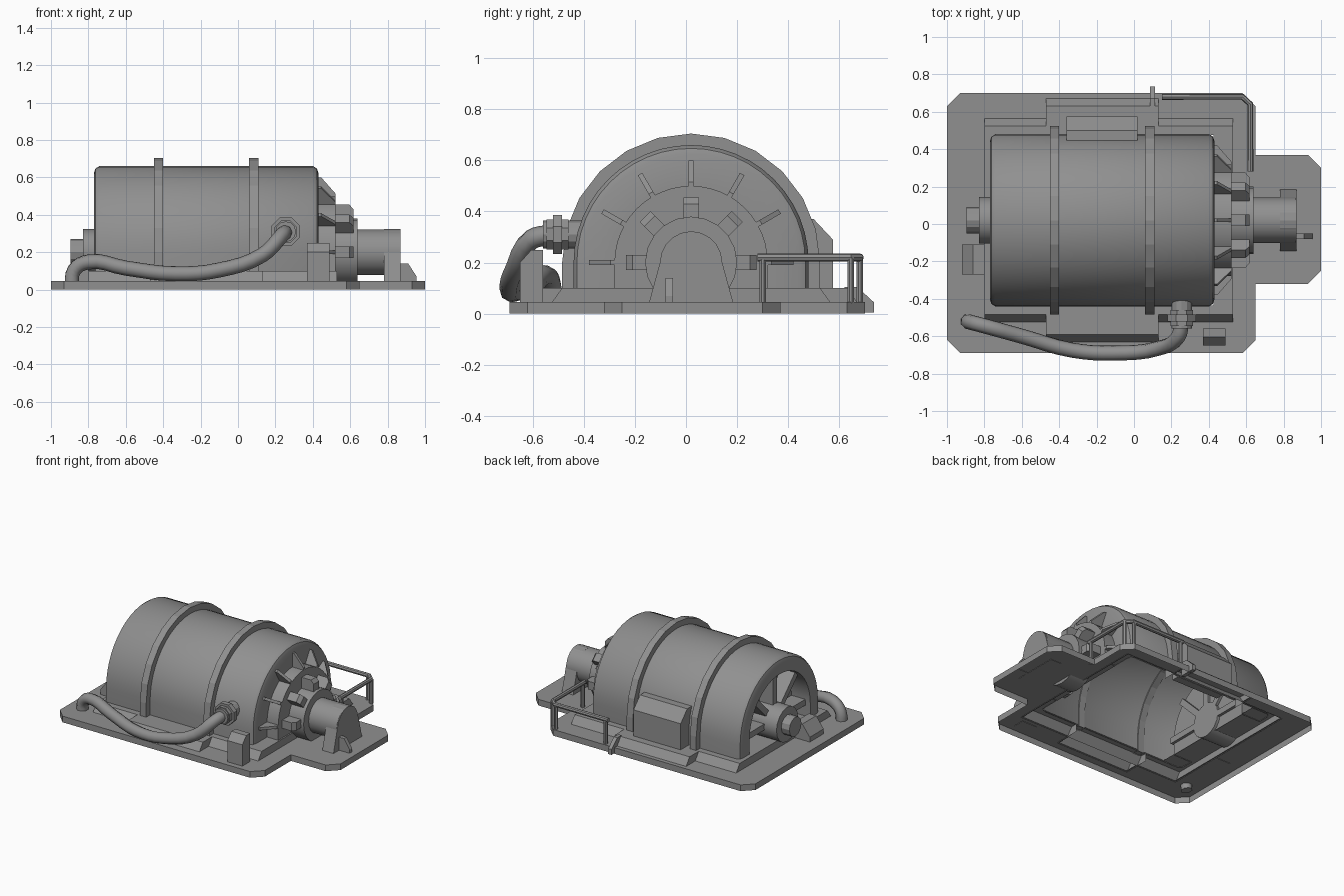
import bpy, bmesh, math
from mathutils import Matrix

old = bpy.data.objects.get("Cube")
if old:
    bpy.data.objects.remove(old)

GREY = (0.28, 0.28, 0.28, 1)
grey = bpy.data.materials.new("machine grey")
grey.use_nodes = True
grey.diffuse_color = GREY
grey.node_tree.nodes["Principled BSDF"].inputs["Base Color"].default_value = GREY

CY, CZ = 0.02, 0.2          # machine axis
FLOOR, DECK = 0.045, 0.1    # plate top, plinth top


def finish(bm, name, smooth=False):
    bmesh.ops.recalc_face_normals(bm, faces=bm.faces)
    mesh = bpy.data.meshes.new(name)
    bm.to_mesh(mesh)
    bm.free()
    mesh.materials.append(grey)
    ob = bpy.data.objects.new(name, mesh)
    bpy.context.collection.objects.link(ob)
    bpy.ops.object.select_all(action='DESELECT')
    ob.select_set(True)
    bpy.context.view_layer.objects.active = ob
    if smooth:
        bpy.ops.object.shade_smooth_by_angle(angle=math.radians(35))
    return ob


def prism(name, pts, axis, a, b, matrix=None, smooth=False):
    """Extrude a 2D outline along one axis, from a to b."""
    place = {'x': lambda p, d: (d, p[0], p[1]),
             'y': lambda p, d: (p[0], d, p[1]),
             'z': lambda p, d: (p[0], p[1], d)}[axis]
    bm = bmesh.new()
    lo, hi = ([bm.verts.new(place(p, d)) for p in pts] for d in (a, b))
    bm.faces.new(lo)
    bm.faces.new(hi)
    n = len(pts)
    for i in range(n):
        j = (i + 1) % n
        bm.faces.new((lo[i], lo[j], hi[j], hi[i]))
    if matrix:
        bm.transform(matrix)
    return finish(bm, name, smooth)


def box(name, x, y, z):
    return prism(name, [(x[0], y[0]), (x[1], y[0]), (x[1], y[1]), (x[0], y[1])], 'z', *z)


def cylinder(name, axis, centre, r, a, b, sides=16):
    turn = math.pi / sides if sides == 8 else 0
    pts = [(centre[0] + r * math.cos(turn + math.tau * i / sides),
            centre[1] + r * math.sin(turn + math.tau * i / sides)) for i in range(sides)]
    return prism(name, pts, axis, a, b, smooth=sides > 12)


def arch(name, profile, steps, smooth, closed=False):
    """Sweep (x, radius) points over a half turn with straight legs to the deck."""
    bm = bmesh.new()
    rows = []
    for x, r in profile:
        row = [(CY + r, DECK - .005)]
        for i in range(steps + 1):
            t = math.pi * i / steps
            row.append((CY + r * math.cos(t), CZ + r * math.sin(t)))
        row.append((CY - r, DECK - .005))
        rows.append([bm.verts.new((x, y, z)) for y, z in row])
    if closed:
        rows.append(rows[0])
    for p, q in zip(rows, rows[1:]):
        for i in range(len(p) - 1):
            bm.faces.new((p[i], p[i + 1], q[i + 1], q[i]))
    bmesh.ops.remove_doubles(bm, verts=bm.verts, dist=0.0005)
    return finish(bm, name, smooth)


def open_shell(ob, x0, x1, half, *cutters):
    """Cut openings, then drop the underside and the walls of the openings."""
    for c in cutters:
        mod = ob.modifiers.new("opening", 'BOOLEAN')
        mod.operation, mod.solver, mod.object = 'DIFFERENCE', 'EXACT', c
        bpy.context.view_layer.objects.active = ob
        bpy.ops.object.modifier_apply(modifier=mod.name)
        bpy.data.objects.remove(c)
    bm = bmesh.new()
    bm.from_mesh(ob.data)
    drop = []
    for f in bm.faces:
        c = f.calc_center_median()
        inside = x0 < c.x < x1 and abs(c.y - CY) < half
        if f.normal.z < -.5 or (inside and f.normal.z < .5):
            drop.append(f)
    bmesh.ops.delete(bm, geom=drop, context='FACES')
    bm.to_mesh(ob.data)
    bm.free()


def tube(name, pts, r, curved=False):
    cu = bpy.data.curves.new(name, 'CURVE')
    cu.dimensions = '3D'
    cu.bevel_depth, cu.bevel_resolution = r, 2
    cu.resolution_u, cu.use_fill_caps = 4, True
    if curved:
        sp = cu.splines.new('BEZIER')
        sp.bezier_points.add(len(pts) - 1)
        for bp, p in zip(sp.bezier_points, pts):
            bp.co = p
            bp.handle_left_type = bp.handle_right_type = 'AUTO'
    else:
        sp = cu.splines.new('POLY')
        sp.points.add(len(pts) - 1)
        for sp_pt, p in zip(sp.points, pts):
            sp_pt.co = (*p, 1)
        sp.use_smooth = False
    cu.materials.append(grey)
    ob = bpy.data.objects.new(name, cu)
    bpy.context.collection.objects.link(ob)


def around_axis(angle):
    """Move a part built along +z from the origin to an angle about the axis."""
    return Matrix.Translation((0, CY, CZ)) @ Matrix.Rotation(math.radians(angle - 90), 4, 'X')


# Base plate: chamfered shell, open beneath the machine
plate = prism("base_plate", [
    (-1, -.62), (-.93, -.69), (.58, -.69), (.65, -.62), (.65, -.32), (.93, -.32), (1, -.25),
    (1, .3), (.93, .37), (.65, .37), (.65, .63), (.58, .7), (-.93, .7), (-1, .63)], 'z', 0, FLOOR)
open_shell(plate, -.9, .6, .66,
           box("cutter", (-.79, .52), (CY - .54, CY + .54), (-.1, .2)),
           box("cutter", (-.46, .12), (CY - .645, CY + .645), (-.1, .2)))

# Stepped plinth with sloped long edges, open under the drum
for name, x0, x1, half in (("plinth", -.8, .53, .547), ("plinth_wide", -.47, .13, .652)):
    p = prism(name, [(CY - half, FLOOR - .003), (CY + half, FLOOR - .003),
                     (CY + half - .042, DECK), (CY - half + .042, DECK)], 'x', x0, x1)
    open_shell(p, -.7, .48, .46, box("cutter", (-.62, .425), (CY - .455, CY + .455), (-.1, .3)))

# Drum shell: recessed arch at one end, stepped disc at the other
arch("drum", [(-.62, 0), (-.62, .35), (-.77, .35), (-.77, .425), (-.763, .447), (-.742, .46),
              (.402, .46), (.422, .447), (.43, .425), (.43, .3), (.52, .3), (.52, 0)], 24, True)
for i, x in enumerate((-.45, .06)):
    arch(f"drum_band_{i}", [(x, .455), (x, .505), (x + .05, .505), (x + .05, .455)],
         12, False, True)

# Radial fins on the disc end
for a in range(0, 181, 30):
    prism(f"end_fin_{a}", [(.42, .28), (.42, .4), (.445, .4), (.52, .315), (.52, .28)],
          'y', -.01, .01, around_axis(a))

# Bolted coupling, generator and its foot
cylinder("coupling", 'x', (CY, CZ), .18, .5, .64, 20)
for a in range(0, 181, 45):
    prism(f"coupling_block_{a}", [(.52, .16), (.52, .255), (.595, .255), (.617, .23), (.617, .16)],
          'y', -.03, .03, around_axis(a))
cylinder("generator", 'x', (CY, CZ), .122, .62, .865, 20)
foot = [(CY - .165, FLOOR - .003), (CY + .165, FLOOR - .003)]
foot += [(CY + .118 * math.cos(math.radians(t)), CZ + .123 * math.sin(math.radians(t)))
         for t in range(10, 171, 20)]
prism("generator_foot", foot, 'x', .78, .87)
prism("foot_brace", [(.86, .042), (.955, .042), (.955, .07), (.91, .14), (.86, .14)],
      'y', -.08, -.05)

# Open end: spokes, hub, shaft and bearing box
for a in range(0, 181, 45):
    prism(f"spoke_{a}", [(-.73, .08), (-.73, .36), (-.6, .36), (-.6, .08)],
          'y', -.022, .022, around_axis(a))
cylinder("hub", 'x', (CY, CZ), .125, -.83, -.6)
cylinder("shaft_end", 'x', (CY, CZ), .07, -.895, -.8, 12)
prism("bearing_box", [(-.92, .042), (-.92, .08), (-.86, .16), (-.8, .16), (-.8, .042)],
      'y', -.27, -.11)

# Side cabinet and small control box
prism("side_cabinet", [(.42, DECK - .003), (.575, DECK - .003), (.575, .29), (.5, .37), (.42, .37)],
      'x', -.36, .02)
prism("control_box", [(-.65, .042), (-.56, .042), (-.56, .25), (-.605, .25), (-.65, .2)],
      'x', .37, .49)
prism("edge_bracket", [(.62, .005), (.735, .005), (.735, .045), (.67, .105), (.62, .105)],
      'x', .085, .112)

# Hose with flanged outlet
cylinder("outlet_neck", 'y', (.255, .31), .055, -.56, -.38, 12)
cylinder("outlet_flange", 'y', (.255, .31), .082, -.52, -.485, 8)
cylinder("outlet_collar", 'y', (.255, .31), .064, -.545, -.46, 8)
tube("hose", [(.255, -.53, .31), (.235, -.605, .29), (.13, -.665, .185), (-.1, -.69, .105),
              (-.33, -.675, .085), (-.6, -.6, .115), (-.8, -.545, .148),
              (-.875, -.525, .105), (-.89, -.52, .01)], .04, True)

# Corner railing
tube("handrail", [(.15, .68, .22), (.58, .68, .22), (.622, .64, .22), (.622, .28, .22)], .016)
for i, (x, y) in enumerate(((.17, .68), (.57, .68), (.622, .645), (.622, .3))):
    cylinder(f"rail_post_{i}", 'z', (x, y), .014, .042, .22, 8)
